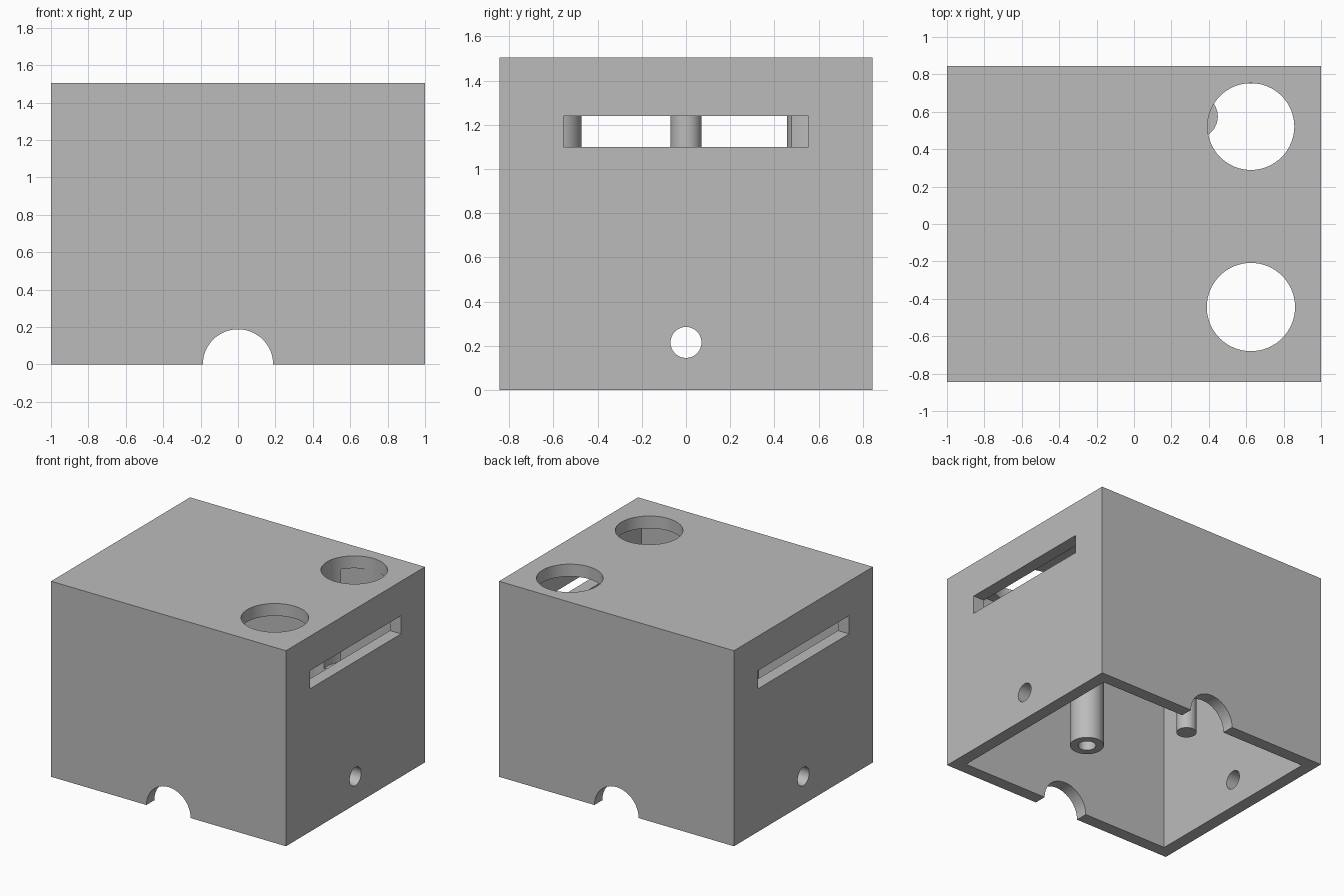
import bpy, bmesh, math
from mathutils import Matrix, Vector

if "Cube" in bpy.data.objects:
    bpy.data.objects.remove(bpy.data.objects["Cube"])

W, D, H, T = 2.0, 1.69, 1.505, 0.095      # width, depth, height, wall
CEILING = H - T
POST_END = 0.44                           # lower end of the hanging posts

grey = bpy.data.materials.new("plain_grey")
grey.use_nodes = True
grey.diffuse_color = (0.5, 0.5, 0.5, 1)
grey.node_tree.nodes["Principled BSDF"].inputs["Base Color"].default_value = (0.5, 0.5, 0.5, 1)


def add_object(name, bm):
    mesh = bpy.data.meshes.new(name)
    bm.to_mesh(mesh)
    bm.free()
    obj = bpy.data.objects.new(name, mesh)
    mesh.materials.append(grey)
    bpy.context.collection.objects.link(obj)
    return obj


def box(name, low, high):
    low, high = Vector(low), Vector(high)
    bm = bmesh.new()
    bmesh.ops.create_cube(bm, size=1)
    bmesh.ops.scale(bm, vec=high - low, verts=bm.verts)
    bmesh.ops.translate(bm, vec=(low + high) / 2, verts=bm.verts)
    return add_object(name, bm)


def cylinder(name, centre, radius, length, axis="Z"):
    turn = {"X": Matrix.Rotation(math.pi / 2, 4, "Y"),
            "Y": Matrix.Rotation(math.pi / 2, 4, "X"),
            "Z": Matrix.Identity(4)}[axis]
    bm = bmesh.new()
    bmesh.ops.create_cone(bm, cap_ends=True, segments=64, radius1=radius,
                          radius2=radius, depth=length,
                          matrix=Matrix.Translation(centre) @ turn)
    return add_object(name, bm)


def post(name, x, y, radius):
    top = CEILING + 0.03
    return cylinder(name, (x, y, (top + POST_END) / 2), radius, top - POST_END)


def cut(obj, cutters):
    for cutter in cutters:
        cutter.hide_render = True
        mod = obj.modifiers.new("cut", "BOOLEAN")
        mod.operation, mod.solver, mod.object = "DIFFERENCE", "EXACT", cutter
    bpy.context.view_layer.update()
    result = bpy.data.meshes.new_from_object(
        obj.evaluated_get(bpy.context.evaluated_depsgraph_get()))
    obj.modifiers.clear()
    obj.data = result
    for cutter in cutters:
        bpy.data.objects.remove(cutter)


# Hollow housing, open underneath
housing = box("housing", (-W / 2, -D / 2, 0), (W / 2, D / 2, H))
cut(housing, [
    box("cavity_cutter", (-W / 2 + T, -D / 2 + T, -0.2), (W / 2 - T, D / 2 - T, CEILING)),
    box("slot_cutter", (-1.2, -0.555, 1.10), (1.2, 0.555, 1.24)),
    cylinder("side_hole_cutter", (0, 0, 0.215), 0.07, 2.4, "X"),
    cylinder("cable_notch_cutter", (0, 0, 0), 0.188, 2.2, "Y"),
    cylinder("top_hole_cutter_back", (0.625, 0.521, H), 0.232, 0.5),
    cylinder("top_hole_cutter_front", (0.625, -0.444, H), 0.236, 0.5),
])

# Screw posts with blind bores, and a thin locating pin
back_post = post("back_screw_post", 0.33, 0.575, 0.118)
front_post = post("front_screw_post", -0.065, -0.59, 0.118)
pin = post("locating_pin", -0.48, 0, 0.07)

for obj, x, y in ((back_post, 0.33, 0.575), (front_post, -0.065, -0.59)):
    cut(obj, [cylinder("bore_cutter", (x, y, POST_END), 0.062, 0.4)])

# Clearance below the back top hole bites into the back post
shelf = 0.70
cut(back_post, [cylinder("clearance_cutter", (0.625, 0.521, (H + shelf) / 2 + 0.05),
                         0.232, H - shelf + 0.1)])

# Smooth round walls, keep edges crisp
bpy.ops.object.select_all(action="DESELECT")
for obj in (housing, back_post, front_post, pin):
    obj.select_set(True)
bpy.context.view_layer.objects.active = housing
bpy.ops.object.shade_smooth_by_angle(angle=math.radians(30))
